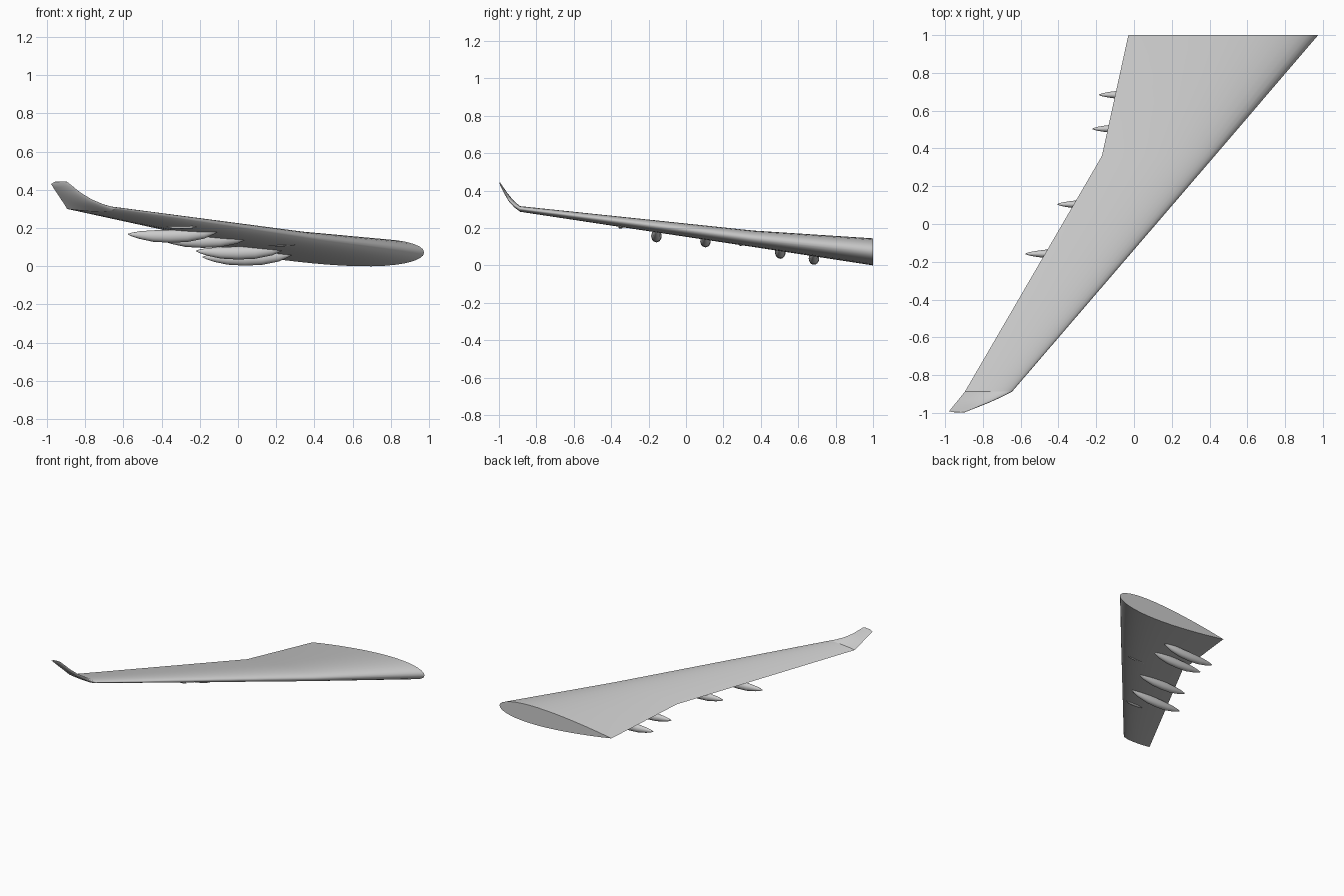
import bpy, bmesh, math
from mathutils import Vector

cube = bpy.data.objects.get("Cube")
if cube:
    bpy.data.objects.remove(cube, do_unlink=True)

grey = bpy.data.materials.new("light_grey_paint")
grey.use_nodes = True
COLOUR = (0.6, 0.6, 0.6, 1)
grey.diffuse_color = COLOUR
grey.node_tree.nodes["Principled BSDF"].inputs["Base Color"].default_value = COLOUR


def loft(name, rings, angle=35):
    """Skin a list of equal-length closed rings and cap both ends."""
    bm = bmesh.new()
    loops = [[bm.verts.new(p) for p in ring] for ring in rings]
    for a, b in zip(loops, loops[1:]):
        for i in range(len(a)):
            j = (i + 1) % len(a)
            bm.faces.new((a[i], a[j], b[j], b[i]))
    bm.faces.new(loops[0])
    bm.faces.new(loops[-1])
    bmesh.ops.recalc_face_normals(bm, faces=bm.faces)
    mesh = bpy.data.meshes.new(name)
    bm.to_mesh(mesh)
    bm.free()
    mesh.materials.append(grey)
    obj = bpy.data.objects.new(name, mesh)
    bpy.context.collection.objects.link(obj)
    bpy.ops.object.select_all(action="DESELECT")
    obj.select_set(True)
    bpy.context.view_layer.objects.active = obj
    bpy.ops.object.shade_smooth_by_angle(angle=math.radians(angle))
    return obj


def airfoil(trail, lead, thick, tilt, n=20):
    """Symmetric airfoil ring between two edge points; tilt leans its normal to +y."""
    trail, lead = Vector(trail), Vector(lead)
    normal = Vector((0, math.sin(tilt), math.cos(tilt)))
    ring = []
    for i in range(2 * n):
        a = math.pi * i / n
        s = (1 + math.cos(a)) / 2          # 1 at trailing edge, 0 at leading edge
        h = 5 * thick * (0.2969 * math.sqrt(s) - 0.126 * s - 0.3516 * s**2
                         + 0.2843 * s**3 - 0.1036 * s**4)
        side = 1 if i < n else -1
        ring.append(lead.lerp(trail, s) + normal * h * side)
    return ring


# Main wing panel: root, trailing-edge kink, tip
root = airfoil((-0.03, 1, 0.072), (0.975, 1, 0.072), 0.145, 0)
kink = airfoil((-0.17, 0.36, 0.142), (0.427, 0.36, 0.142), 0.088, 0)
tip = airfoil((-0.895, -0.887, 0.3), (-0.645, -0.887, 0.302), 0.03, 0)
loft("wing", [root, kink, tip])

# Upswept winglet with a curved leading edge
winglet = [
    tip,
    airfoil((-0.91, -0.906, 0.325), (-0.7, -0.915, 0.32), 0.024, 0.6),
    airfoil((-0.927, -0.927, 0.35), (-0.763, -0.943, 0.347), 0.019, 0.75),
    airfoil((-0.948, -0.953, 0.382), (-0.825, -0.968, 0.385), 0.014, 0.85),
    airfoil((-0.968, -0.978, 0.413), (-0.87, -0.986, 0.422), 0.01, 0.9),
    airfoil((-0.979, -0.992, 0.43), (-0.895, -0.996, 0.442), 0.006, 0.9),
    airfoil((-0.96, -0.996, 0.442), (-0.915, -0.998, 0.444), 0.003, 0.9),
]
loft("winglet", winglet)

# Flap track fairings: distance from tail, half width, half height, centre height
PROFILE = [(0, 0.002, 0.002, 0.168), (0.02, 0.009, 0.01, 0.166),
           (0.06, 0.016, 0.02, 0.163), (0.13, 0.025, 0.03, 0.158),
           (0.22, 0.028, 0.034, 0.157), (0.31, 0.027, 0.033, 0.16),
           (0.4, 0.02, 0.026, 0.171), (0.45, 0.01, 0.013, 0.181),
           (0.48, 0.001, 0.001, 0.187)]
FAIRINGS = [(-0.575, -0.158, 0), (-0.405, 0.104, -0.027),
            (-0.22, 0.504, -0.088), (-0.185, 0.684, -0.12)]
for k, (x, y, dz) in enumerate(FAIRINGS, 1):
    rings = []
    for t, w, h, zc in PROFILE:
        angles = [math.tau * i / 20 for i in range(20)]
        rings.append([(x + t, y + w * math.cos(a), zc + dz + h * math.sin(a))
                      for a in angles])
    loft(f"flap_fairing_{k}", rings, 50)

# Slim engine mount pads on the underside
for k, (x, y, z) in enumerate([(0.22, 0.294, 0.112), (-0.295, -0.35, 0.204)], 1):
    rings = []
    for i in range(9):
        u = -0.995 + 1.99 * i / 8
        r = math.sqrt(1 - u * u)
        rings.append([(x + 0.08 * u, y + 0.012 * r * math.cos(math.tau * j / 12),
                       z + 0.008 * r * math.sin(math.tau * j / 12)) for j in range(12)])
    loft(f"engine_mount_{k}", rings, 50)
